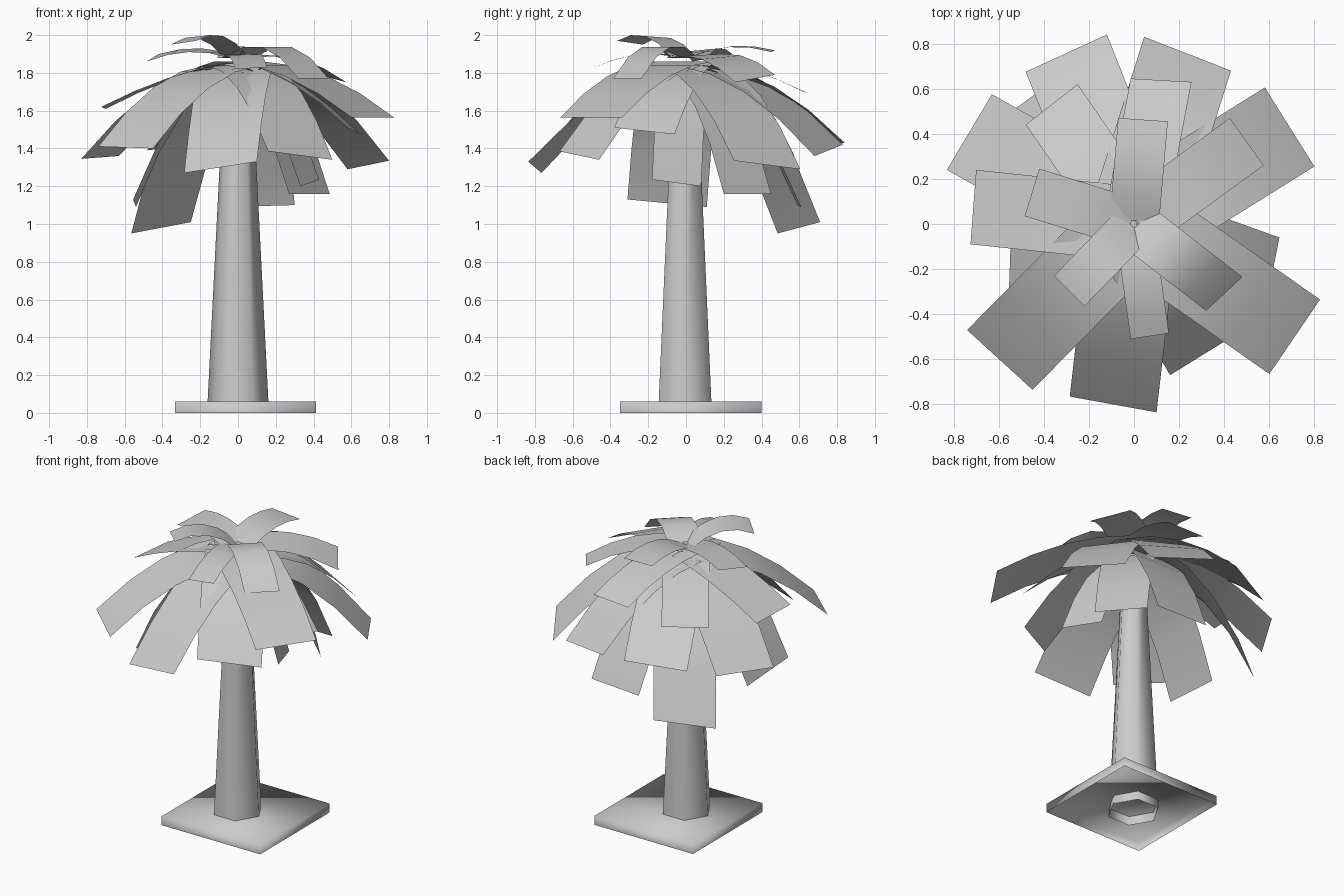
import bpy
import bmesh
from math import radians
from mathutils import Vector

default_cube = bpy.data.objects.get("Cube")
if default_cube:
    bpy.data.objects.remove(default_cube, do_unlink=True)

# One plain material for the whole tree
grey = bpy.data.materials.new("plain_grey")
grey.use_nodes = True
colour = (0.6, 0.6, 0.6, 1)
grey.diffuse_color = colour
grey.node_tree.nodes["Principled BSDF"].inputs["Base Color"].default_value = colour


def make_object(name, bm):
    """Turn a bmesh into a smooth-shaded object with the shared material."""
    mesh = bpy.data.meshes.new(name)
    bm.to_mesh(mesh)
    bm.free()
    mesh.materials.append(grey)
    for polygon in mesh.polygons:
        polygon.use_smooth = True
    part = bpy.data.objects.new(name, mesh)
    bpy.context.collection.objects.link(part)
    return part


def make_leaf(name, corner_a, corner_b, root_height, control_height, reach=0.5, segments=4):
    """Bend a flat strip from the crown to the edge between two tip corners."""
    corner_a, corner_b = Vector(corner_a), Vector(corner_b)
    tip = (corner_a + corner_b) / 2
    half = (corner_b - corner_a) / 2
    root = Vector((tip.x * 0.03, tip.y * 0.03, root_height))
    control = Vector((tip.x * reach, tip.y * reach, control_height))

    bm = bmesh.new()
    previous = None
    for step in range(segments + 1):
        t = step / segments
        centre = root * (1 - t) ** 2 + control * 2 * t * (1 - t) + tip * t ** 2
        # The strip keeps its width and tilts toward the tip
        side = Vector((half.x, half.y, half.z * t))
        row = [bm.verts.new(centre - side), bm.verts.new(centre + side)]
        if previous:
            bm.faces.new((previous[0], previous[1], row[1], row[0]))
        previous = row
    # Keep every strip facing upward
    bm.normal_update()
    if sum(face.normal.z for face in bm.faces) < 0:
        bmesh.ops.reverse_faces(bm, faces=bm.faces[:])
    return make_object(name, bm)


# Square base, hollow underneath
bm = bmesh.new()
bmesh.ops.create_cube(bm, size=1)
bmesh.ops.scale(bm, vec=(0.745, 0.75, 0.06), verts=bm.verts)
bmesh.ops.translate(bm, vec=(0.04, 0.025, 0.03), verts=bm.verts)
underside = [face for face in bm.faces if face.normal.z < -0.5]
bmesh.ops.delete(bm, geom=underside, context="FACES_ONLY")
make_object("base", bm)

# Tapered six-sided trunk, open at both ends
bm = bmesh.new()
trunk_height = 1.85
bmesh.ops.create_cone(bm, cap_ends=False, segments=6, radius1=0.164,
                      radius2=0.07, depth=trunk_height)
bmesh.ops.translate(bm, vec=(0, -0.005, trunk_height / 2), verts=bm.verts)
# Turn the hexagon so that two of its corners lie on the x axis
if max(vert.co.x for vert in bm.verts) < 0.15:
    for vert in bm.verts:
        vert.co.x, vert.co.y = vert.co.y + 0.005, vert.co.x - 0.005
    bmesh.ops.reverse_faces(bm, faces=bm.faces[:])
trunk = make_object("trunk", bm)
bpy.context.view_layer.objects.active = trunk
trunk.select_set(True)
bpy.ops.object.shade_smooth_by_angle(angle=radians(65))
trunk.select_set(False)

# Top leaves: two tip corners and the height of the arch
top_leaves = {
    "back": ((-0.07, 0.47, 1.92), (0.15, 0.455, 1.91), 1.98),
    "back_left": ((0.425, 0.47, 1.79), (0.575, 0.26, 1.75), 1.94),
    "front_left": ((0.48, -0.235, 1.77), (0.32, -0.385, 1.77), 2.05),
    "front": ((-0.015, -0.51, 1.82), (0.155, -0.485, 1.83), 1.94),
    "front_right": ((-0.355, -0.23, 1.95), (-0.22, -0.365, 1.97), 2.06),
    "right": ((-0.42, 0.245, 1.9), (-0.485, 0.035, 1.86), 1.96),
}
for place, (a, b, arch) in top_leaves.items():
    make_leaf("top_leaf_" + place, a, b, 1.88, arch)

# Middle leaves: two tip corners and the height of the arch
middle_leaves = {
    "back": ((-0.015, 0.645, 1.69), (0.255, 0.63, 1.7), 1.86),
    "back_right": ((-0.25, 0.62, 1.61), (-0.48, 0.44, 1.6), 1.83),
    "right": ((-0.7, 0.24, 1.61), (-0.725, -0.09, 1.62), 1.8),
    "front_left": ((0.825, -0.335, 1.565), (0.6, -0.665, 1.565), 1.85),
    "left": ((0.645, -0.06, 1.475), (0.58, -0.38, 1.51), 1.8),
}
for place, (a, b, arch) in middle_leaves.items():
    make_leaf("middle_leaf_" + place, a, b, 1.86, arch)

# Wide drooping leaves: two tip corners and the height of the arch
wide_leaves = {
    "back_right": ((-0.12, 0.84, 1.43), (-0.48, 0.675, 1.39), 1.81),
    "back_left": ((0.045, 0.83, 1.42), (0.43, 0.68, 1.36), 1.81),
    "left": ((0.58, 0.605, 1.29), (0.8, 0.255, 1.335), 1.81),
    "front": ((0.1, -0.835, 1.33), (-0.285, -0.765, 1.27), 1.75),
    "front_left": ((0.16, -0.67, 1.385), (0.5, -0.46, 1.34), 1.81),
    "front_right": ((-0.45, -0.735, 1.4), (-0.74, -0.47, 1.41), 1.82),
    "right": ((-0.63, 0.575, 1.36), (-0.83, 0.24, 1.345), 1.8),
}
for place, (a, b, arch) in wide_leaves.items():
    make_leaf("wide_leaf_" + place, a, b, 1.84, arch)

# Lowest leaves, hanging close to the trunk
low_leaves = {
    "right": ((-0.555, -0.31, 1.13), (-0.54, 0.11, 1.09)),
    "back_right": ((-0.565, 0.485, 0.95), (-0.25, 0.71, 1.01)),
    "back": ((-0.07, 0.61, 1.09), (0.3, 0.59, 1.1)),
    "back_left": ((0.485, 0.2, 1.16), (0.27, 0.45, 1.16)),
    "left": ((0.43, -0.18, 1.235), (0.33, 0.08, 1.2)),
}
for place, (a, b) in low_leaves.items():
    make_leaf("low_leaf_" + place, a, b, 1.82, 1.75, reach=0.56)
